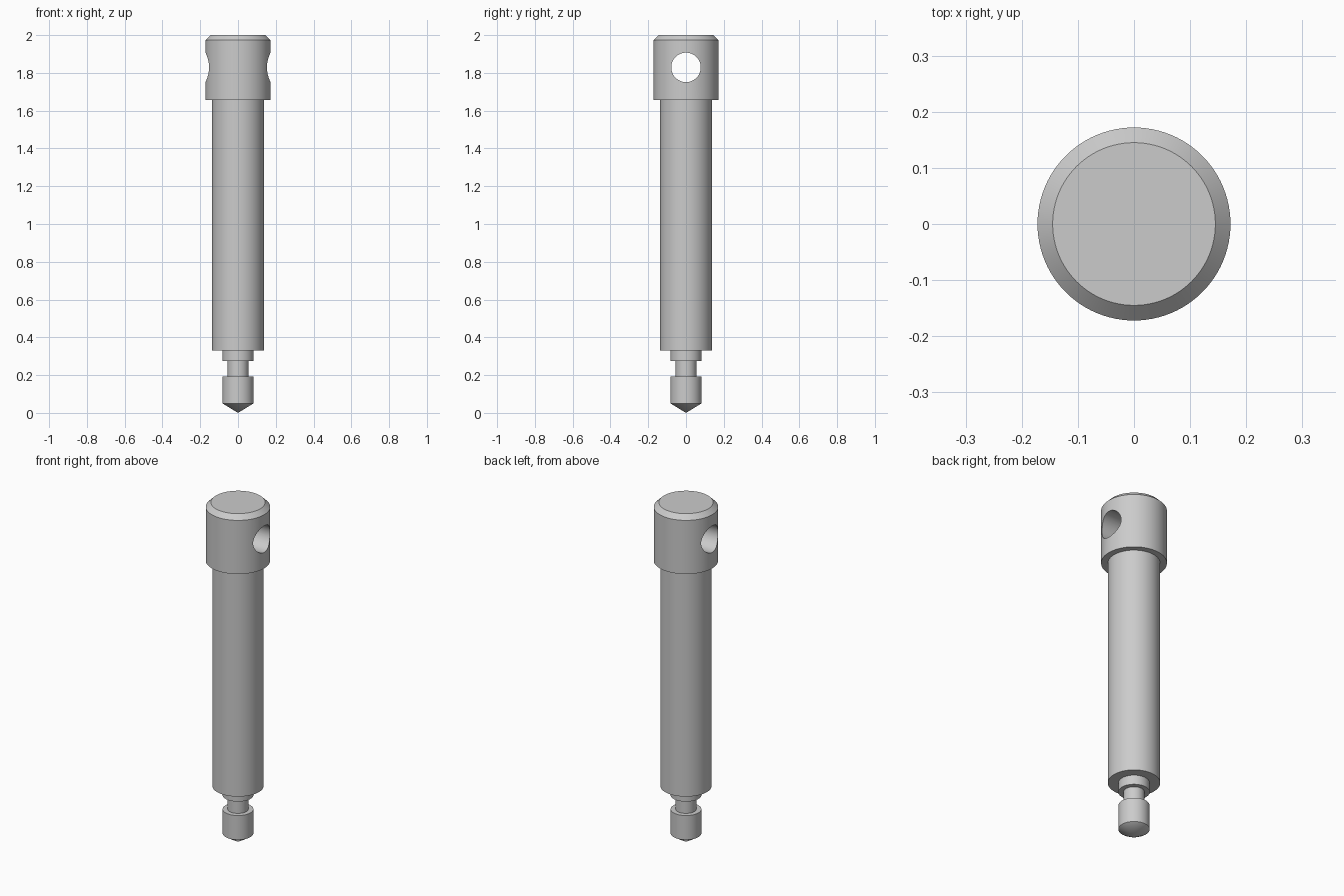
import bpy
import bmesh
from math import pi, radians
from mathutils import Matrix, Vector

cube = bpy.data.objects.get("Cube")
if cube:
    bpy.data.objects.remove(cube, do_unlink=True)

SEGMENTS = 96

steel = bpy.data.materials.new("plain_grey_steel")
steel.use_nodes = True
GREY = (0.6, 0.6, 0.6, 1)
steel.diffuse_color = GREY
steel.node_tree.nodes["Principled BSDF"].inputs["Base Color"].default_value = GREY


def add_object(name, bm):
    bmesh.ops.recalc_face_normals(bm, faces=bm.faces)
    mesh = bpy.data.meshes.new(name)
    bm.to_mesh(mesh)
    bm.free()
    mesh.materials.append(steel)
    obj = bpy.data.objects.new(name, mesh)
    bpy.context.collection.objects.link(obj)
    return obj


def lathe(name, profile):
    """Turn a (radius, height) profile about the z axis."""
    bm = bmesh.new()
    verts = [bm.verts.new((r, 0, z)) for r, z in profile]
    edges = [bm.edges.new(pair) for pair in zip(verts, verts[1:])]
    bmesh.ops.spin(bm, geom=verts + edges, cent=(0, 0, 0), axis=(0, 0, 1),
                   angle=2 * pi, steps=SEGMENTS, use_merge=True)
    bmesh.ops.remove_doubles(bm, verts=bm.verts, dist=0.0001)
    return add_object(name, bm)


def smooth(obj):
    bpy.ops.object.select_all(action="DESELECT")
    obj.select_set(True)
    bpy.context.view_layer.objects.active = obj
    bpy.ops.object.shade_smooth_by_angle(angle=radians(25))


# Head with a chamfered top
head = lathe("head", [(0, 1.657), (0.172, 1.657), (0.172, 1.973),
                      (0.145, 2.0), (0, 2.0)])

# Cross hole drilled through the head from side to side
bm = bmesh.new()
bmesh.ops.create_cone(bm, cap_ends=True, segments=64, radius1=0.078,
                      radius2=0.078, depth=0.6,
                      matrix=Matrix.Translation(Vector((0, 0, 1.829)))
                      @ Matrix.Rotation(pi / 2, 4, "Y"))
drill = add_object("cross_hole_cutter", bm)
drill.hide_render = True
cut = head.modifiers.new("cross_hole", "BOOLEAN")
cut.operation = "DIFFERENCE"
cut.solver = "EXACT"
cut.object = drill
bpy.context.view_layer.objects.active = head
bpy.ops.object.modifier_apply(modifier=cut.name)
bpy.data.objects.remove(drill, do_unlink=True)

# Long shank, ending in a flat shoulder
shank = lathe("shank", [(0.137, 1.657), (0.137, 0.33), (0.082, 0.33)])

# Grooved tip: collar, neck, and pointed end
tip = lathe("grooved_tip", [(0.082, 0.33), (0.082, 0.275), (0.055, 0.275),
                            (0.055, 0.193), (0.082, 0.193), (0.082, 0.05),
                            (0, 0)])

for part in (head, shank, tip):
    smooth(part)
